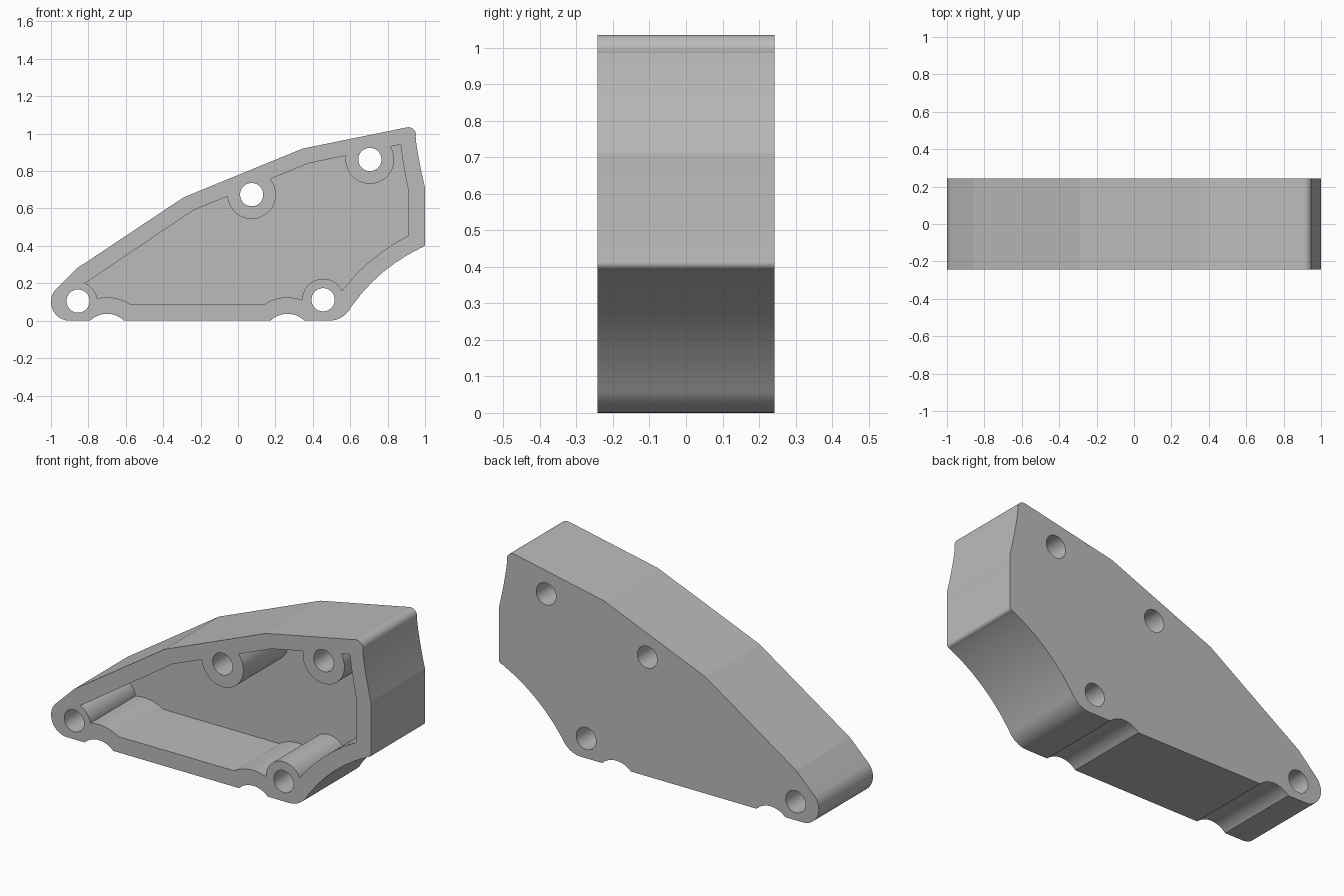
import bpy, bmesh
from math import atan2, cos, sin, pi, ceil, radians
from mathutils import Vector

if "Cube" in bpy.data.objects:
    bpy.data.objects.remove(bpy.data.objects["Cube"], do_unlink=True)

HALF = 0.242          # half the thickness
FLOOR = 0.16          # inner face of the closed back wall
HOLE_R = 0.062
# x, z and radius of each screw boss
BOSSES = [(-0.855, 0.105, 0.102), (0.073, 0.674, 0.13),
          (0.705, 0.862, 0.13), (0.455, 0.112, 0.112)]


def arc(a, m, b):
    """Points on the circle from a through m to b."""
    (ax, ay), (mx, my), (bx, by) = a, m, b
    d = 2 * (ax * (my - by) + mx * (by - ay) + bx * (ay - my))
    a2, m2, b2 = ax * ax + ay * ay, mx * mx + my * my, bx * bx + by * by
    cx = (a2 * (my - by) + m2 * (by - ay) + b2 * (ay - my)) / d
    cy = (a2 * (bx - mx) + m2 * (ax - bx) + b2 * (mx - ax)) / d
    r = Vector((ax - cx, ay - cy)).length
    t = [atan2(p[1] - cy, p[0] - cx) for p in (a, m, b)]
    wrap = lambda v: (v + pi) % (2 * pi) - pi
    sweep = wrap(t[1] - t[0]) + wrap(t[2] - t[1])
    n = max(6, ceil(abs(sweep) / radians(6)))
    return [(cx + r * cos(t[0] + sweep * i / n), cy + r * sin(t[0] + sweep * i / n))
            for i in range(n + 1)]


def prism(name, pts, y0, y1):
    """Extrude an x-z outline from y0 to y1."""
    bm = bmesh.new()
    face = bm.faces.new([bm.verts.new((x, y0, z)) for x, z in pts])
    new = bmesh.ops.extrude_face_region(bm, geom=[face])["geom"]
    bmesh.ops.translate(bm, vec=(0, y1 - y0, 0),
                        verts=[v for v in new if isinstance(v, bmesh.types.BMVert)])
    bmesh.ops.recalc_face_normals(bm, faces=bm.faces)
    mesh = bpy.data.meshes.new(name)
    bm.to_mesh(mesh)
    bm.free()
    ob = bpy.data.objects.new(name, mesh)
    bpy.context.collection.objects.link(ob)
    return ob


def cylinder(name, x, z, r, y0, y1):
    n = 60
    return prism(name, [(x + r * cos(2 * pi * i / n), z + r * sin(2 * pi * i / n))
                        for i in range(n)], y0, y1)


def cut(target, cutter):
    cutter.hide_render = True
    mod = target.modifiers.new("cut", 'BOOLEAN')
    mod.operation, mod.solver, mod.object = 'DIFFERENCE', 'EXACT', cutter
    bpy.context.view_layer.objects.active = target
    bpy.ops.object.modifier_apply(modifier=mod.name)
    bpy.data.objects.remove(cutter, do_unlink=True)


def notch(x):
    return arc((x + 0.09, 0), (x, 0.037), (x - 0.09, 0))


# Outer silhouette, clockwise from the rounded toe
outline = arc((-0.9, 0), (-1, 0.1), (-0.971, 0.171))
outline += [(-0.857, 0.283), (-0.29, 0.66), (0.345, 0.92)]
outline += arc((0.905, 1.034), (0.938, 1.024), (0.95, 0.985))
outline += arc((0.953, 0.95), (0.97, 0.85), (1, 0.71))
outline += arc((1, 0.415), (0.997, 0.4), (0.985, 0.392))
outline += arc((0.975, 0.388), (0.72, 0.209), (0.61, 0.08))
outline += arc((0.6, 0.065), (0.56, 0.022), (0.49, 0))
outline += notch(0.265) + notch(-0.7)
body = prism("bracket_body", outline, -HALF, HALF)

# Pocket follows the silhouette at wall thickness and runs under the bosses
pocket = [(-0.855, 0.175), (-0.24, 0.59), (0.38, 0.842), (0.87, 0.942)]
pocket += arc((0.873, 0.91), (0.887, 0.82), (0.91, 0.70))
pocket += arc((0.91, 0.455), (0.66, 0.277), (0.53, 0.125))
pocket += [(0.455, 0.112)]
pocket += arc((0.36, 0.102), (0.265, 0.125), (0.145, 0.09))
pocket += arc((-0.58, 0.09), (-0.7, 0.125), (-0.79, 0.105))
recess = prism("recess", pocket, -HALF - 0.1, FLOOR)
for x, z, r in BOSSES:
    cut(recess, cylinder("boss", x, z, r, -HALF - 0.3, HALF + 0.2))
cut(body, recess)

# Through holes in every boss
for x, z, r in BOSSES:
    cut(body, cylinder("hole", x, z, HOLE_R, -HALF - 0.2, HALF + 0.2))

mat = bpy.data.materials.new("plain grey")
mat.use_nodes = True
grey = (0.5, 0.5, 0.5, 1)
mat.diffuse_color = grey
mat.node_tree.nodes["Principled BSDF"].inputs["Base Color"].default_value = grey
body.data.materials.clear()
body.data.materials.append(mat)

bpy.ops.object.select_all(action='DESELECT')
body.select_set(True)
bpy.context.view_layer.objects.active = body
bpy.ops.object.shade_smooth_by_angle(angle=radians(10))
